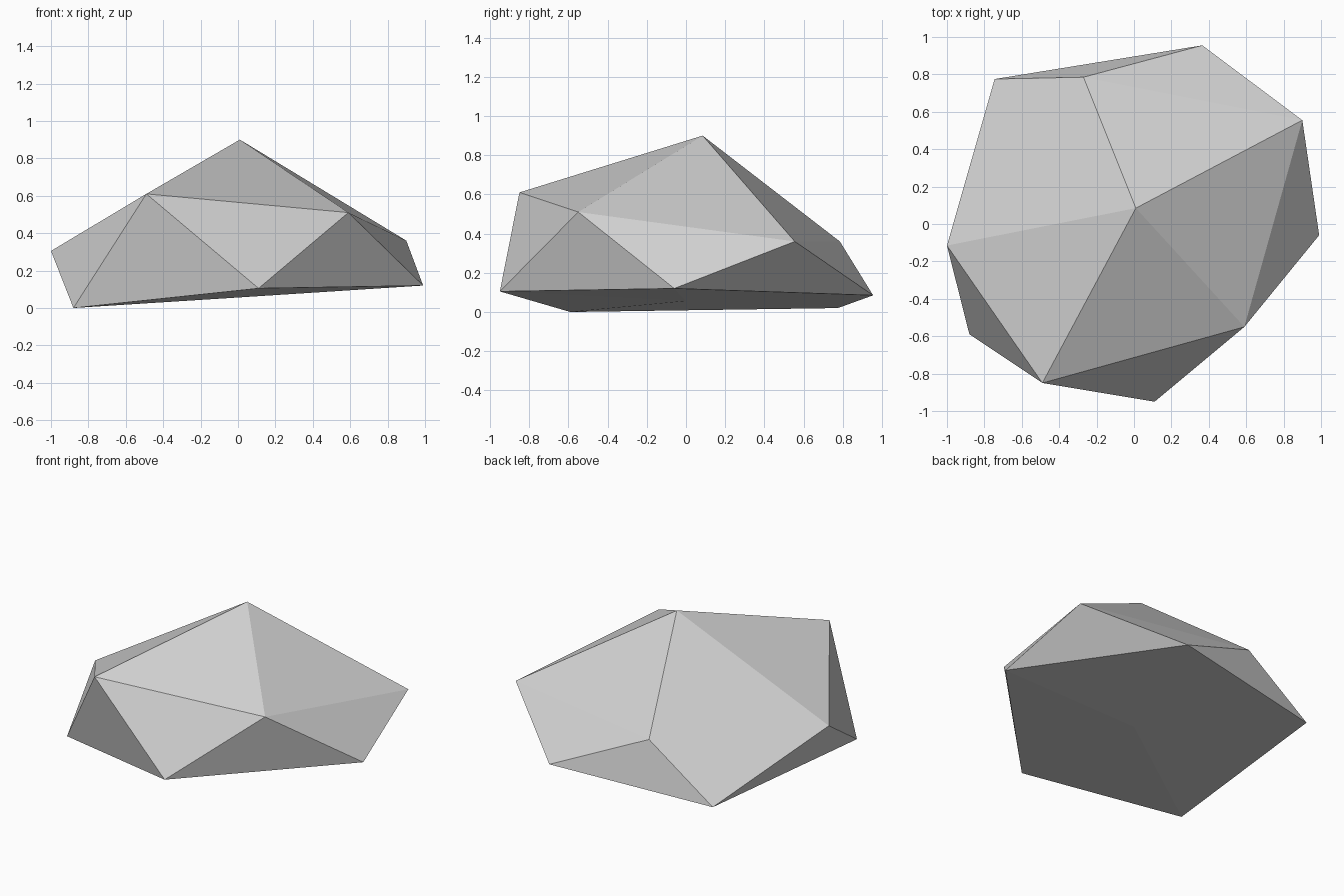
import bpy
import bmesh

cube = bpy.data.objects.get("Cube")
if cube:
    bpy.data.objects.remove(cube, do_unlink=True)

# Stone colour
stone = bpy.data.materials.new("light_grey_stone")
stone.use_nodes = True
grey = (0.64, 0.64, 0.64, 1)
stone.diffuse_color = grey
stone.node_tree.nodes["Principled BSDF"].inputs["Base Color"].default_value = grey

# Peak, shoulder ring, foot ring (each foot sits between two shoulders) and base
peak = (0.01, 0.085, 0.90)
shoulders = [(-0.49, -0.85, 0.61), (0.59, -0.55, 0.51), (0.90, 0.555, 0.36),
             (-0.27, 0.785, 0.36), (-1.0, -0.115, 0.305)]
feet = [(0.11, -0.95, 0.105), (0.99, -0.06, 0.12), (0.365, 0.955, 0.085),
        (-0.745, 0.775, 0.02), (-0.88, -0.59, 0.0)]
base = (0.0, 0.0, 0.056)

bm = bmesh.new()
top, bottom = bm.verts.new(peak), bm.verts.new(base)
upper = [bm.verts.new(p) for p in shoulders]
lower = [bm.verts.new(p) for p in feet]

# Triangular facets: crown, two interlocking side bands, underside
count = len(upper)
for i in range(count):
    j = (i + 1) % count
    bm.faces.new((top, upper[i], upper[j]))
    bm.faces.new((upper[i], lower[i], upper[j]))
    bm.faces.new((lower[i], lower[j], upper[j]))
    bm.faces.new((bottom, lower[j], lower[i]))
bmesh.ops.recalc_face_normals(bm, faces=bm.faces[:])

mesh = bpy.data.meshes.new("rock")
bm.to_mesh(mesh)
bm.free()
mesh.materials.append(stone)
rock = bpy.data.objects.new("rock", mesh)
bpy.context.collection.objects.link(rock)
